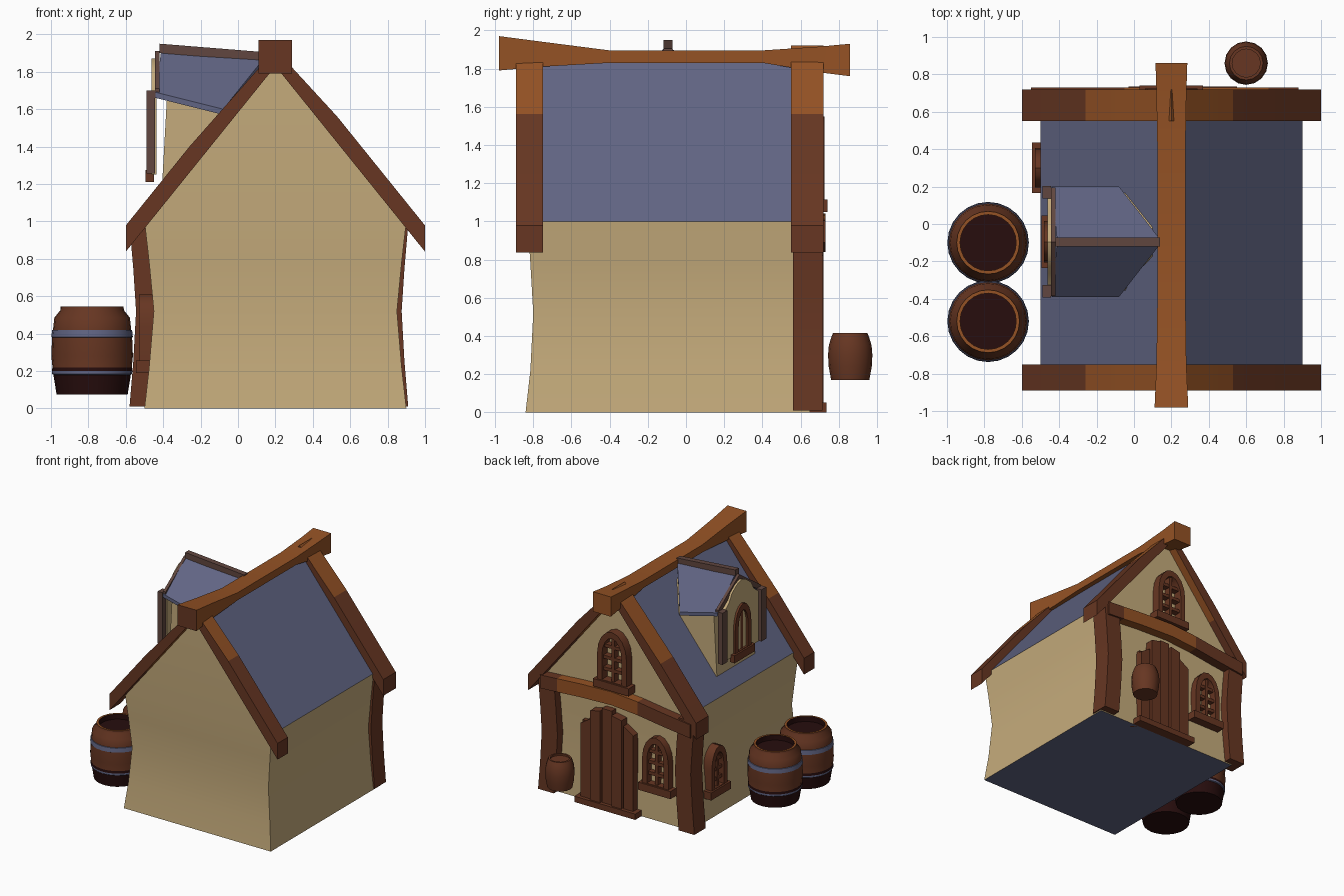
import bpy, bmesh, math
from mathutils import Matrix, Vector

if "Cube" in bpy.data.objects:
    bpy.data.objects.remove(bpy.data.objects["Cube"])


def material(name, rgb):
    m = bpy.data.materials.new(name)
    m.diffuse_color = (*rgb, 1)
    m.use_nodes = True
    m.node_tree.nodes["Principled BSDF"].inputs["Base Color"].default_value = m.diffuse_color
    return m


TAN = material("plaster tan", (0.56, 0.41, 0.20))
BLUE = material("slate blue", (0.12, 0.13, 0.23))
ORANGE = material("orange timber", (0.30, 0.085, 0.018))
BROWN = material("dark timber", (0.135, 0.037, 0.016))
GREY = material("weathered timber", (0.12, 0.062, 0.05))
BLACK = material("wet wood", (0.020, 0.004, 0.004))


def finish(name, bm, mats, rule=None, mat=None):
    bmesh.ops.remove_doubles(bm, verts=bm.verts, dist=1e-4)
    bmesh.ops.recalc_face_normals(bm, faces=bm.faces)
    bm.normal_update()
    if rule:
        for f in bm.faces:
            f.material_index = rule(f.calc_center_median(), f.normal)
    if mat:
        bm.transform(mat)
    me = bpy.data.meshes.new(name)
    bm.to_mesh(me)
    bm.free()
    for m in mats:
        me.materials.append(m)
    ob = bpy.data.objects.new(name, me)
    bpy.context.collection.objects.link(ob)
    bpy.ops.object.select_all(action='DESELECT')
    ob.select_set(True)
    bpy.context.view_layer.objects.active = ob
    bpy.ops.object.shade_smooth_by_angle(angle=math.radians(35))
    return ob


def loft(name, loops, mats, rule=None, mat=None):
    """Closed solid through equal-length loops of points."""
    bm = bmesh.new()
    rings = [[bm.verts.new(p) for p in lp] for lp in loops]
    n = len(rings[0])
    for a, b in zip(rings, rings[1:]):
        for i in range(n):
            j = (i + 1) % n
            bm.faces.new((a[i], a[j], b[j], b[i]))
    bm.faces.new(rings[0])
    bm.faces.new(rings[-1])
    return finish(name, bm, mats, rule, mat)


def rect(x0, x1, y0, y1, z):
    return [(x0, y0, z), (x1, y0, z), (x1, y1, z), (x0, y1, z)]


def box(name, x, y, z, m, mat=None):
    return loft(name, [rect(*x, *y, z[0]), rect(*x, *y, z[1])], [m], None, mat)


# House body: pinched walls, gable roof planes and blue underside
loft("house_body",
     [rect(-0.50, 0.90, -0.84, 0.65, 0), rect(-0.475, 0.875, -0.815, 0.645, 0.22),
      rect(-0.45, 0.85, -0.80, 0.64, 0.52), rect(-0.475, 0.875, -0.815, 0.645, 0.78),
      rect(-0.50, 0.90, -0.83, 0.65, 1.0), rect(0.2, 0.2, -0.83, 0.65, 1.87)],
     [TAN, BLUE], lambda c, n: int(abs(n.z) > 0.4))


# Verge timbers over both gables
def roof_z(x):
    return 1.87 - abs(x - 0.2) * 1.24


def verge(name, y0, y1):
    loops = []
    for x in (-0.6, -0.26, 0.2, 0.53, 1.0):
        t, b = roof_z(x) + 0.10, roof_z(x) - 0.04
        if x == 0.2:
            t -= 0.05
        loops.append([(x, y0, b), (x, y1, b), (x, y1, t), (x, y0, t)])
    loft(name, loops, [BROWN, ORANGE],
         lambda c, n: int(abs(n.y) < 0.5 and -0.26 < c.x < 0.53))


verge("front_verge", -0.89, -0.75)
verge("back_verge", 0.55, 0.72)

# Sagging ridge beam with flared ends
ridge = [(-0.98, 0.09, 1.79, 1.97), (-0.75, 0.08, 1.81, 1.94), (-0.4, 0.075, 1.83, 1.895),
         (0.4, 0.075, 1.83, 1.895), (0.7, 0.08, 1.78, 1.915), (0.86, 0.085, 1.76, 1.93)]
loft("ridge_beam",
     [[(0.2 - w, y, b), (0.2 + w, y, b), (0.2 + w, y, t), (0.2 - w, y, t)] for y, w, b, t in ridge],
     [ORANGE, BROWN], lambda c, n: int(n.y < -0.7))

# Bent corner posts on the door side
for name, s in (("right_post", 1), ("left_post", -1)):
    loops = []
    for z, d in ((0.01, 0), (0.25, -0.02), (0.52, -0.035), (0.75, -0.02), (0.98, 0)):
        out = (0.91 if s > 0 else 0.58) + d
        a, b = sorted((s * out, s * (out - 0.15)))
        loops.append(rect(a, b, 0.56, 0.715, z))
    loft(name, loops, [BROWN])

# Arched cross beam
loft("cross_beam",
     [[(x, 0.60, z - 0.06), (x, 0.73, z - 0.06), (x, 0.73, z + 0.055), (x, 0.60, z + 0.055)]
      for x, z in ((-0.55, 0.90), (-0.3, 0.93), (-0.05, 0.965), (0.2, 0.985), (0.5, 0.975), (0.72, 0.96), (0.88, 0.95))],
     [BROWN, ORANGE], lambda c, n: int(abs(n.x) < 0.9 and -0.05 < c.x < 0.72))

# Plank door with arched top and threshold
for i, h in enumerate((0.76, 0.83, 0.86, 0.84, 0.74)):
    x = 0.01 + i * 0.102
    d = 0.72 if i % 2 else 0.705
    hl = h - (0.06 if i == 0 else 0.02 if i == 1 else 0)
    hr = h - (0.06 if i == 4 else 0.02 if i == 3 else 0)
    outline = [(x, 0.03), (x + 0.094, 0.03), (x + 0.094, hr), (x, hl)]
    loft("door_plank", [[(u, y, w) for u, w in outline] for y in (0.6, d)], [BROWN])
box("door_backing", (0.01, 0.51), (0.6, 0.68), (0.02, 0.70), BROWN)
box("door_step", (-0.03, 0.55), (0.6, 0.735), (0.0, 0.05), BROWN)


# Arched lattice window; local y points out of the wall
def window(name, place, w, h, depth, back=0.0):
    def arch(hw, top, base):
        spring = base + (top - base) * 0.55
        pts = [(hw, base), (hw, spring)]
        for k in range(1, 8):
            a = math.pi * k / 8
            pts.append((hw * math.cos(a), spring + (top - spring) * math.sin(a)))
        return pts + [(-hw, spring), (-hw, base)]

    bm = bmesh.new()
    o, i = arch(w / 2, h, 0.03), arch(w / 2 - 0.045, h - 0.055, 0.07)
    rings = [[bm.verts.new((u, y, v)) for u, v in pts]
             for pts, y in ((o, back), (o, depth), (i, depth), (i, back))]
    n = len(o)
    for r in range(4):
        for k in range(n):
            a, b = rings[r], rings[(r + 1) % 4]
            bm.faces.new((a[k], a[(k + 1) % n], b[(k + 1) % n], b[k]))
    finish(name + "_frame", bm, [BROWN], None, place)
    e = w / 2 + 0.03
    box(name + "_sill", (-e, e), (back, depth + 0.015), (0, 0.065), BROWN, place)
    box(name + "_mullion", (-0.014, 0.014), (back, depth - 0.015), (0.05, h - 0.03), BROWN, place)
    for t in (0.32, 0.52, 0.72):
        box(name + "_bar", (-w / 2 + 0.03, w / 2 - 0.03), (back, depth - 0.02),
            (h * t - 0.014, h * t + 0.014), BROWN, place)


def left_wall(x, y, z):
    return Matrix.Translation((x, y, z)) @ Matrix.Rotation(math.pi / 2, 4, 'Z')


window("upper_window", Matrix.Translation((0.2, 0.63, 1.05)), 0.28, 0.50, 0.095)
window("lower_window", Matrix.Translation((-0.2, 0.63, 0.26)), 0.25, 0.48, 0.075)
window("side_window", left_wall(-0.44, 0.30, 0.19), 0.21, 0.42, 0.09)

# Dormer walls on the left slope
DY = -0.095
loft("dormer_walls",
     [[(xf, DY - 0.26, zb), (xf, DY + 0.26, zb), (xt, DY + 0.26, ze), (xt, DY, zr), (xt, DY - 0.26, ze)]
      for xf, xt, zb, ze, zr in ((-0.41, -0.38, 1.12, 1.66, 1.87), (0.1, 0.1, 1.12, 1.52, 1.84))], [TAN])

# Dormer roof slabs
for name, s in (("dormer_roof_left", 1), ("dormer_roof_right", -1)):
    e = DY + s * 0.295
    top = [(-0.41, DY, 1.92), (0.15, DY, 1.885), (-0.08, e, 1.60), (-0.44, e, 1.69)]
    loft(name, [top, [(x, y, z - 0.03) for x, y, z in top]], [BLUE])
loft("dormer_ridge_bar",
     [[(x, DY - 0.024, z - 0.05), (x, DY + 0.024, z - 0.05), (x, DY + 0.024, z), (x, DY - 0.024, z)]
      for x, z in ((-0.42, 1.95), (0.14, 1.905))], [GREY])

# Dormer front panel with shaped gable, posts and window
half = [(0.25, 1.25), (0.25, 1.67), (0.17, 1.73), (0.13, 1.80), (0.06, 1.85)]
outline = half + [(0, 1.87)] + [(-a, b) for a, b in reversed(half)]
loft("dormer_front", [[(x, DY + a, b) for a, b in outline] for x in (-0.462, -0.435)], [TAN])
for s in (1, -1):
    c = DY + s * 0.265
    box("dormer_post", (-0.49, -0.445), (c - 0.033, c + 0.033), (1.255, 1.70), GREY)
    strip = [(0.29, 1.66), (0.29, 1.71), (0, 1.91), (0, 1.86)]
    loft("dormer_gable_trim", [[(x, DY + s * a, b) for a, b in strip] for x in (-0.445, -0.42)], [GREY])
window("dormer_window", left_wall(-0.45, DY, 1.21), 0.22, 0.46, 0.03)


# Barrels turned from a profile of (radius, height)
def barrel(name, x, y, prof, colours, mats, sides=24):
    bm = bmesh.new()
    rings = [[bm.verts.new((x + r * math.cos(math.tau * k / sides), y + r * math.sin(math.tau * k / sides), z))
              for k in range(sides)] for r, z in prof]
    for a, b, c in zip(rings, rings[1:], colours):
        for k in range(sides):
            j = (k + 1) % sides
            bm.faces.new((a[k], a[j], b[j], b[k])).material_index = c
    bm.faces.new(rings[0]).material_index = colours[0]
    bm.faces.new(rings[-1]).material_index = colours[-1]
    finish(name, bm, mats)


big = [(0.19, 0.075), (0.207, 0.18), (0.214, 0.185), (0.215, 0.20), (0.212, 0.22), (0.218, 0.28), (0.214, 0.38),
       (0.218, 0.382), (0.214, 0.418), (0.209, 0.42), (0.202, 0.485), (0.17, 0.525), (0.168, 0.545),
       (0.15, 0.545), (0.15, 0.50)]
for name, y in (("barrel_near", -0.52), ("barrel_far", -0.10)):
    barrel(name, -0.78, y, big, [1, 2, 2, 1, 0, 0, 2, 2, 2, 0, 0, 0, 3, 1], [BROWN, BLACK, BLUE, ORANGE])
barrel("small_barrel", 0.6, 0.86,
       [(0.10, 0.17), (0.113, 0.24), (0.116, 0.30), (0.112, 0.35), (0.10, 0.39), (0.09, 0.415), (0.075, 0.415), (0.075, 0.40)],
       [0] * 7, [BROWN], 16)
